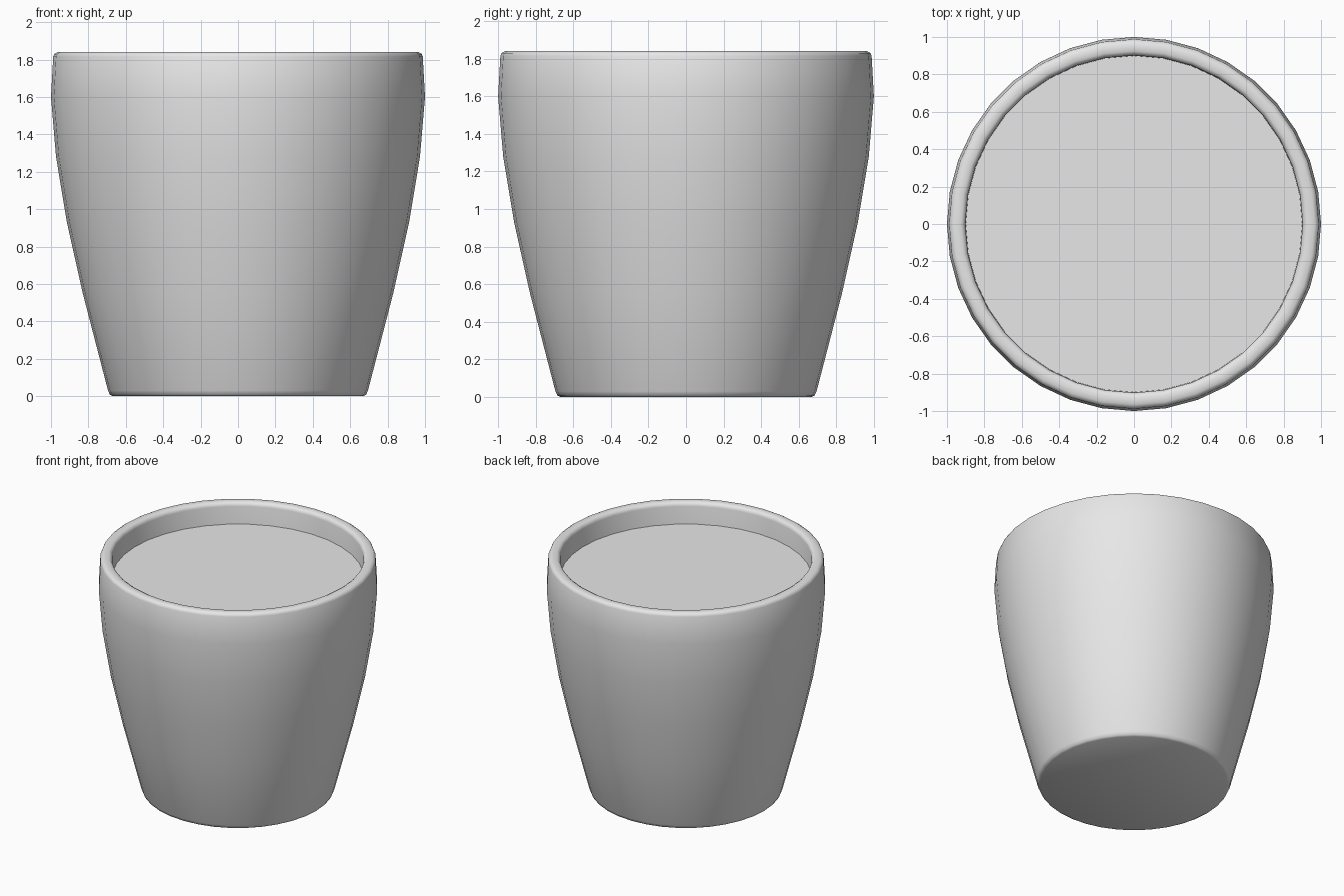
import bpy, bmesh, math

cube = bpy.data.objects.get("Cube")
if cube:
    bpy.data.objects.remove(cube, do_unlink=True)

SIDES = 36

grey = bpy.data.materials.new("plain grey")
grey.use_nodes = True
grey.diffuse_color = (0.8, 0.8, 0.8, 1)
grey.node_tree.nodes["Principled BSDF"].inputs["Base Color"].default_value = (0.8, 0.8, 0.8, 1)


def lathe(name, profile):
    """Revolve (radius, height) points that start and end on the axis."""
    bm = bmesh.new()
    verts = [bm.verts.new((r, 0, z)) for r, z in profile]
    edges = [bm.edges.new(pair) for pair in zip(verts, verts[1:])]
    bmesh.ops.spin(bm, geom=verts + edges, cent=(0, 0, 0), axis=(0, 0, 1),
                   angle=math.tau, steps=SIDES)
    bmesh.ops.remove_doubles(bm, verts=bm.verts, dist=0.0005)
    bmesh.ops.recalc_face_normals(bm, faces=bm.faces)
    mesh = bpy.data.meshes.new(name)
    bm.to_mesh(mesh)
    bm.free()
    mesh.materials.append(grey)
    obj = bpy.data.objects.new(name, mesh)
    bpy.context.collection.objects.link(obj)
    bpy.ops.object.select_all(action="DESELECT")
    obj.select_set(True)
    bpy.context.view_layer.objects.active = obj
    bpy.ops.object.shade_smooth_by_angle(angle=math.radians(60))
    return obj


# Hollow pot: base, curved outer wall, rounded rim, inner wall and floor
lathe("pot", [
    (0, 0), (0.67, 0), (0.685, 0.008), (0.695, 0.03),
    (0.83, 0.55), (0.915, 0.93), (0.973, 1.28), (1.0, 1.6),
    (0.988, 1.815), (0.982, 1.83), (0.965, 1.84),
    (0.925, 1.84), (0.908, 1.83), (0.902, 1.81),
    (0.9, 1.6), (0.62, 0.1), (0, 0.1),
])

# Flat soil surface set below the rim
lathe("soil", [(0, 1.67), (0.9, 1.67), (0.9, 1.62), (0, 1.62)])
